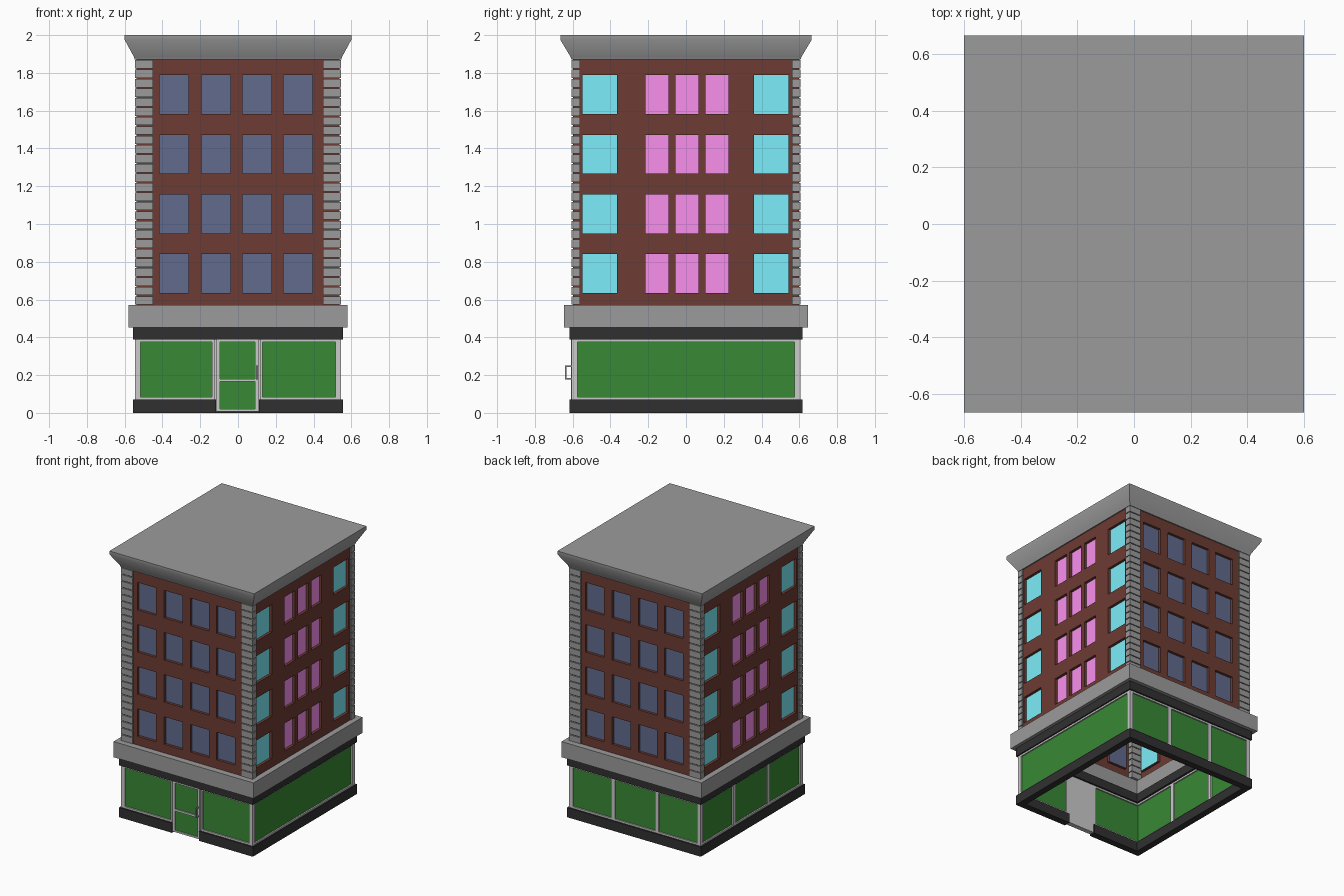
import bpy, bmesh, math
from mathutils import Matrix

if "Cube" in bpy.data.objects:
    bpy.data.objects.remove(bpy.data.objects["Cube"])


def mat(name, r, g, b):
    m = bpy.data.materials.new(name)
    m.diffuse_color = (r, g, b, 1)
    m.use_nodes = True
    m.node_tree.nodes["Principled BSDF"].inputs["Base Color"].default_value = m.diffuse_color
    return m


STONE = mat("stone", 0.33, 0.33, 0.33)
BRICK = mat("brick", 0.155, 0.045, 0.033)
DARK = mat("dark_trim", 0.03, 0.03, 0.03)
GREEN = mat("shop_glass", 0.04, 0.25, 0.035)
BLUE = mat("blue_glass", 0.12, 0.145, 0.27)
CYAN = mat("cyan_glass", 0.2, 0.85, 0.95)
PINK = mat("pink_glass", 0.95, 0.28, 0.85)


def finish(bm, name, material=None, turn=0):
    """Turn the mesh by quarter turns about z and make an object of it."""
    bm.transform(Matrix.Rotation(turn * math.pi / 2, 4, 'Z'))
    me = bpy.data.meshes.new(name)
    bm.to_mesh(me)
    bm.free()
    ob = bpy.data.objects.new(name, me)
    bpy.context.collection.objects.link(ob)
    if material:
        me.materials.append(material)
    return ob


def box(bm, x0, x1, y0, y1, z0, z1):
    m = Matrix.Translation(((x0 + x1) / 2, (y0 + y1) / 2, (z0 + z1) / 2))
    m = m @ Matrix.Diagonal((abs(x1 - x0), abs(y1 - y0), abs(z1 - z0), 1))
    bmesh.ops.create_cube(bm, size=1, matrix=m)


def loft(name, material, rects, closed=False):
    """Skin a stack of rectangles (half x, half y, z); closed makes a hollow ring."""
    bm = bmesh.new()
    loops = [[bm.verts.new((sx * x, sy * y, z)) for sx, sy in
              ((-1, -1), (1, -1), (1, 1), (-1, 1))] for x, y, z in rects]
    pairs = list(zip(loops, loops[1:]))
    if closed:
        pairs.append((loops[-1], loops[0]))
    else:
        bm.faces.new(loops[0][::-1])
        bm.faces.new(loops[-1])
    for a, b in pairs:
        for i in range(4):
            j = (i + 1) % 4
            bm.faces.new((a[i], a[j], b[j], b[i]))
    bmesh.ops.recalc_face_normals(bm, faces=bm.faces)
    return finish(bm, name, material)


def ring(name, material, hx, hy, t, z0, z1):
    loft(name, material, [(hx, hy, z0), (hx, hy, z1),
                          (hx - t, hy - t, z1), (hx - t, hy - t, z0)], True)


# Brick walls with recessed windows
ROWS = [(0.635 + 0.3157 * i, 0.841 + 0.3157 * i) for i in range(4)]
RECESS = 0.02


def wall(side, turn, half, depth, windows):
    bm = bmesh.new()
    panes = {}

    def quad(target, pts):
        target.faces.new([target.verts.new(p) for p in pts])

    us = sorted([-half, half] + [u for w in windows for u in w[:2]])
    zs = sorted([0.56, 1.88] + [z for r in ROWS for z in r])
    f, b = -depth, -depth + RECESS
    for i in range(len(us) - 1):
        for j in range(len(zs) - 1):
            u0, u1, z0, z1 = us[i], us[i + 1], zs[j], zs[j + 1]
            c = [(u0, z0), (u1, z0), (u1, z1), (u0, z1)]
            if i % 2 and j % 2:
                glass = windows[i // 2][2]
                g = panes.setdefault(glass.name, (bmesh.new(), glass))[0]
                quad(g, [(u, b, z) for u, z in c])
                for k in range(4):
                    (p, q), (r, s) = c[k], c[(k + 1) % 4]
                    quad(bm, [(p, f, q), (r, f, s), (r, b, s), (p, b, q)])
            else:
                quad(bm, [(u, f, z) for u, z in c])
    bmesh.ops.remove_doubles(bm, verts=bm.verts, dist=1e-5)
    finish(bm, side + "_wall", BRICK, turn)
    for g, glass in panes.values():
        finish(g, side + "_windows_" + glass.name, glass, turn)


WX, WY = 0.537, 0.597
narrow = [(c - 0.077, c + 0.077, BLUE) for c in (-0.338, -0.117, 0.101, 0.317)]
wide = [(-0.548, -0.366, CYAN), (-0.214, -0.093, PINK), (-0.056, 0.065, PINK),
        (0.102, 0.224, PINK), (0.361, 0.543, CYAN)]
wall("front", 0, WX, WY, narrow)
wall("right", 1, WY, WX, wide)
wall("back", 2, WX, WY, narrow)
wall("left", 3, WY, WX, wide)

# Stacked corner blocks
bm = bmesh.new()
for sx in (-1, 1):
    for sy in (-1, 1):
        for i in range(26):
            z = 0.57 + 0.05 * i
            box(bm, sx * 0.45, sx * 0.546, sy * 0.56, sy * 0.606, z + 0.003, z + 0.047)
finish(bm, "corner_blocks", STONE)

# Flared cornice with flat roof
cornice = loft("cornice", STONE, [(0.546, 0.606, 1.87), (0.551, 0.611, 1.885),
                                  (0.6, 0.665, 1.975), (0.6, 0.665, 2.0)])
bpy.context.view_layer.objects.active = cornice
cornice.select_set(True)
bpy.ops.object.shade_smooth_by_angle(angle=math.radians(40))

# Bands above the shop
ring("stone_band", STONE, 0.58, 0.645, 0.07, 0.453, 0.57)
ring("dark_band", DARK, 0.555, 0.617, 0.055, 0.388, 0.455)

# Plinth, open at the doorway
bm = bmesh.new()
box(bm, -0.555, -0.116, -0.617, -0.567, 0, 0.072)
box(bm, 0.11, 0.555, -0.617, -0.567, 0, 0.072)
box(bm, -0.555, 0.555, 0.567, 0.617, 0, 0.072)
for s in (-1, 1):
    box(bm, s * 0.505, s * 0.555, -0.567, 0.567, 0, 0.072)
finish(bm, "plinth", DARK)


# Shop windows
def shopfront(side, turn, depth, panes):
    frame, glass = bmesh.new(), bmesh.new()
    f, b, z0, z1, t = -depth, -depth + 0.03, 0.07, 0.39, 0.015
    for u0, u1 in panes:
        box(frame, u0, u0 + t, f, b, z0, z1)
        box(frame, u1 - t, u1, f, b, z0, z1)
        box(frame, u0 + t, u1 - t, f, b, z0, z0 + t)
        box(frame, u0 + t, u1 - t, f, b, z1 - t, z1)
        box(glass, u0 + t, u1 - t, f + 0.01, b - 0.01, z0 + t, z1 - t)
    finish(frame, side + "_shop_frame", None, turn)
    finish(glass, side + "_shop_glass", GREEN, turn)


def thirds(h):
    return [(-h + 2 * h * i / 3, -h + 2 * h * (i + 1) / 3) for i in range(3)]


shopfront("front", 0, 0.605, [(-0.545, -0.122), (0.116, 0.545)])
shopfront("right", 1, 0.545, [(-0.605, 0.605)])
shopfront("back", 2, 0.605, thirds(0.545))
shopfront("left", 3, 0.545, thirds(0.605))

# Door with two glass panels and raised rails
bm = bmesh.new()
box(bm, -0.122, 0.116, -0.596, -0.575, 0.008, 0.39)
for x0, x1 in ((-0.114, -0.096), (0.09, 0.108)):
    box(bm, x0, x1, -0.61, -0.596, 0.008, 0.388)
for z0, z1 in ((0.008, 0.02), (0.165, 0.18), (0.375, 0.388)):
    box(bm, -0.096, 0.09, -0.61, -0.596, z0, z1)
finish(bm, "door_frame")
bm = bmesh.new()
for z0, z1 in ((0.02, 0.165), (0.18, 0.375)):
    box(bm, -0.096, 0.09, -0.602, -0.596, z0, z1)
finish(bm, "door_glass", GREEN)

# Door handle
bm = bmesh.new()
box(bm, 0.095, 0.105, -0.64, -0.633, 0.178, 0.25)
for z in (0.178, 0.243):
    box(bm, 0.095, 0.105, -0.633, -0.61, z, z + 0.007)
finish(bm, "door_handle", STONE)
